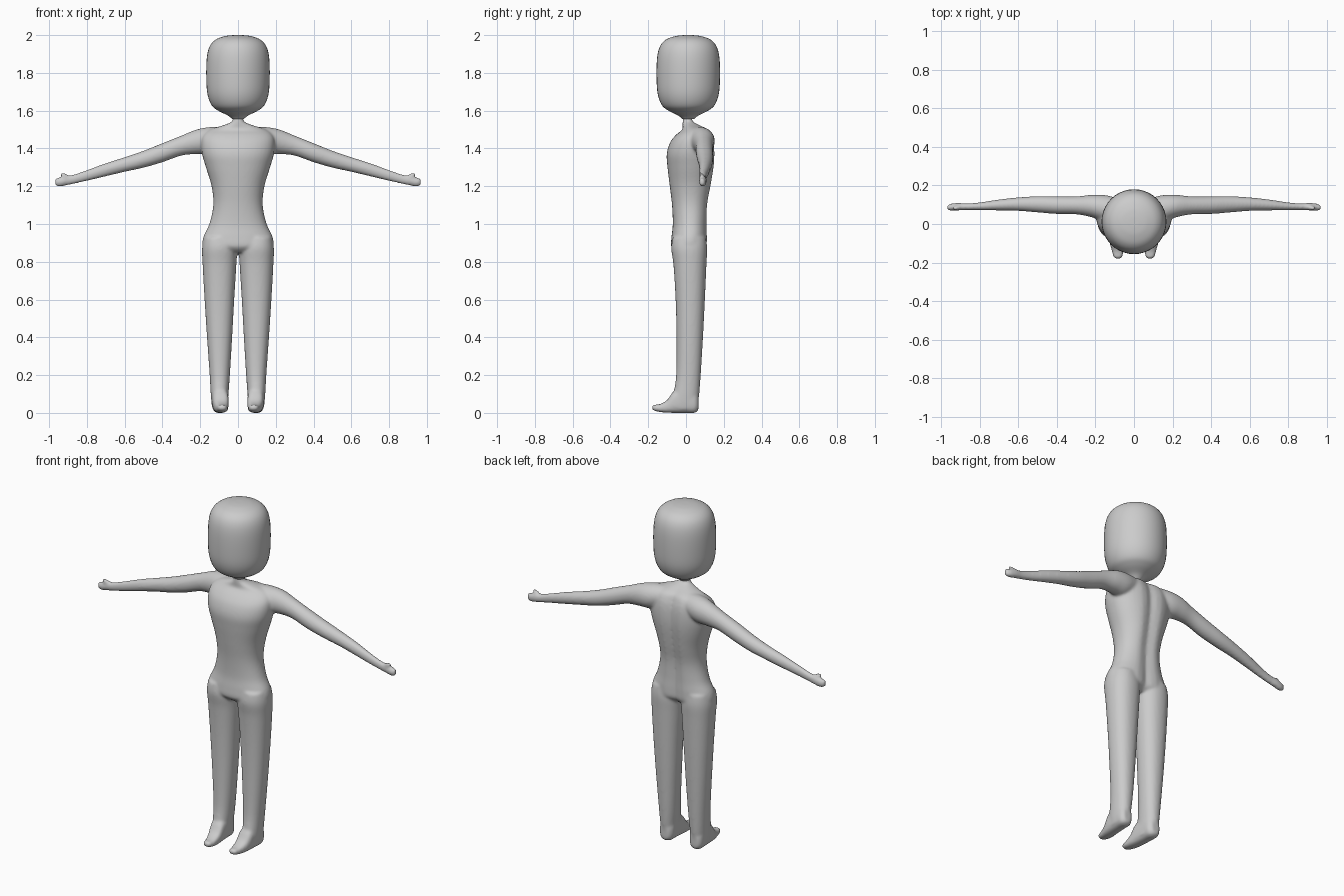
import bpy, bmesh, math
from mathutils import Vector

cube = bpy.data.objects.get("Cube")
if cube:
    bpy.data.objects.remove(cube, do_unlink=True)

grey = bpy.data.materials.new("plain grey")
grey.use_nodes = True
grey.diffuse_color = (0.6, 0.6, 0.6, 1)
grey.node_tree.nodes["Principled BSDF"].inputs["Base Color"].default_value = (0.6, 0.6, 0.6, 1)


def smooth_rows(rows, steps=5):
    """Catmull-Rom interpolation between cross-sections."""
    rows = [Vector(r) for r in rows]
    out = []
    for i in range(len(rows) - 1):
        p0, p1, p2 = rows[max(i - 1, 0)], rows[i], rows[i + 1]
        p3 = rows[min(i + 2, len(rows) - 1)]
        for k in range(steps):
            t = k / steps
            out.append(0.5 * (2 * p1 + (p2 - p0) * t + (2 * p0 - 5 * p1 + 4 * p2 - p3) * t * t
                              + (3 * p1 - p0 - 3 * p2 + p3) * t ** 3))
    return out + [rows[-1]]


def loft(bm, axis, rows, side=1, power=2.0, sides=40, spine=0.0):
    """Rows: position on axis, then min and max on each of the other two axes."""
    others = [a for a in range(3) if a != axis]
    rings = []
    for pos, a0, a1, b0, b1 in smooth_rows(rows):
        ring = []
        for k in range(sides):
            ang = math.tau * k / sides
            c, s = math.cos(ang), math.sin(ang)
            c = math.copysign(abs(c) ** (2 / power), c)
            s = math.copysign(abs(s) ** (2 / power), s)
            p = Vector((0, 0, 0))
            p[axis] = pos
            p[others[0]] = (a0 + a1) / 2 + (a1 - a0) / 2 * c
            p[others[1]] = (b0 + b1) / 2 + (b1 - b0) / 2 * s
            if s > 0:
                p.y -= spine * math.exp(-(p.x / 0.035) ** 2) * min(1, (b1 - b0) * 5)
            p.x *= side
            ring.append(bm.verts.new(p))
        rings.append(ring)
    for r, q in zip(rings, rings[1:]):
        for k in range(sides):
            n = (k + 1) % sides
            bm.faces.new((r[k], r[n], q[n], q[k]))
    bm.faces.new(rings[0])
    bm.faces.new(rings[-1])


def finish(name, bm):
    bmesh.ops.recalc_face_normals(bm, faces=bm.faces)
    mesh = bpy.data.meshes.new(name)
    bm.to_mesh(mesh)
    bm.free()
    mesh.materials.append(grey)
    mesh.polygons.foreach_set("use_smooth", [True] * len(mesh.polygons))
    obj = bpy.data.objects.new(name, mesh)
    bpy.context.collection.objects.link(obj)
    return obj


# Head: round in plan, boxy in profile
head = bmesh.new()
profile = [(1.555, .03), (1.575, .055), (1.6, .105), (1.63, .14), (1.69, .162), (1.78, .168),
           (1.88, .165), (1.94, .15), (1.975, .12), (1.993, .075), (1.999, .035), (2.0, .004)]
loft(head, 2, [(z, -r, r, .012 - r, .012 + r) for z, r in profile])
finish("head", head)

# Torso with neck, from the hips up: z, half width, front, back
body = bmesh.new()
torso = [(.85, .09, -.05, .08), (.88, .18, -.078, .112), (.93, .184, -.077, .116),
         (1.0, .152, -.07, .115), (1.1, .131, -.074, .12), (1.2, .14, -.086, .138),
         (1.3, .17, -.098, .153), (1.37, .19, -.102, .157), (1.43, .195, -.085, .153),
         (1.47, .185, -.055, .142), (1.5, .15, -.02, .122), (1.525, .07, -.018, .075),
         (1.545, .031, -.018, .04), (1.57, .03, -.015, .04)]
loft(body, 2, [(z, -w, w, f, b) for z, w, f, b in torso], power=2.2, spine=.02)

for side in (-1, 1):
    # Leg: z, inner, outer, front, back
    loft(body, 2, [(.02, .055, .136, -.06, .055), (.08, .052, .143, -.068, .068),
                   (.2, .043, .15, -.052, .078), (.4, .031, .164, -.05, .09),
                   (.6, .02, .177, -.055, .1), (.78, .009, .187, -.066, .108),
                   (.87, .005, .19, -.078, .112), (.93, .02, .18, -.07, .105)], side, 2.2)
    # Foot: y, inner, outer, sole, top
    loft(body, 1, [(-.181, .072, .094, .02, .036), (-.17, .06, .107, .012, .043),
                   (-.14, .054, .115, .005, .046), (-.1, .051, .126, .001, .068),
                   (-.06, .05, .135, 0, .12), (0, .052, .139, 0, .14),
                   (.045, .056, .137, 0, .12), (.066, .075, .12, .015, .09)], side, 2.8)
    # Arm and hand: x, front, back, bottom, top
    loft(body, 0, [(.07, .0, .13, 1.4, 1.515), (.15, .01, .15, 1.37, 1.513),
                   (.22, .035, .151, 1.37, 1.5), (.3, .05, .143, 1.362, 1.468),
                   (.4, .052, .143, 1.327, 1.428), (.5, .06, .144, 1.298, 1.388),
                   (.6, .068, .138, 1.276, 1.354), (.7, .07, .127, 1.252, 1.322),
                   (.8, .071, .112, 1.228, 1.286), (.87, .072, .107, 1.212, 1.262),
                   (.91, .07, .11, 1.204, 1.255), (.945, .069, .106, 1.197, 1.247),
                   (.968, .073, .097, 1.205, 1.24)], side)
    # Thumb
    loft(body, 0, [(.885, .08, .1, 1.235, 1.25), (.91, .072, .098, 1.235, 1.266),
                   (.93, .07, .092, 1.246, 1.272), (.938, .075, .088, 1.255, 1.268)], side)

body = finish("body", body)

# Blend the limbs and torso into one skin
remesh = body.modifiers.new("one_skin", 'REMESH')
remesh.mode = 'VOXEL'
remesh.voxel_size = .007
remesh.use_smooth_shade = True
blend = body.modifiers.new("soft_blend", 'SMOOTH')
blend.factor = .5
blend.iterations = 10
